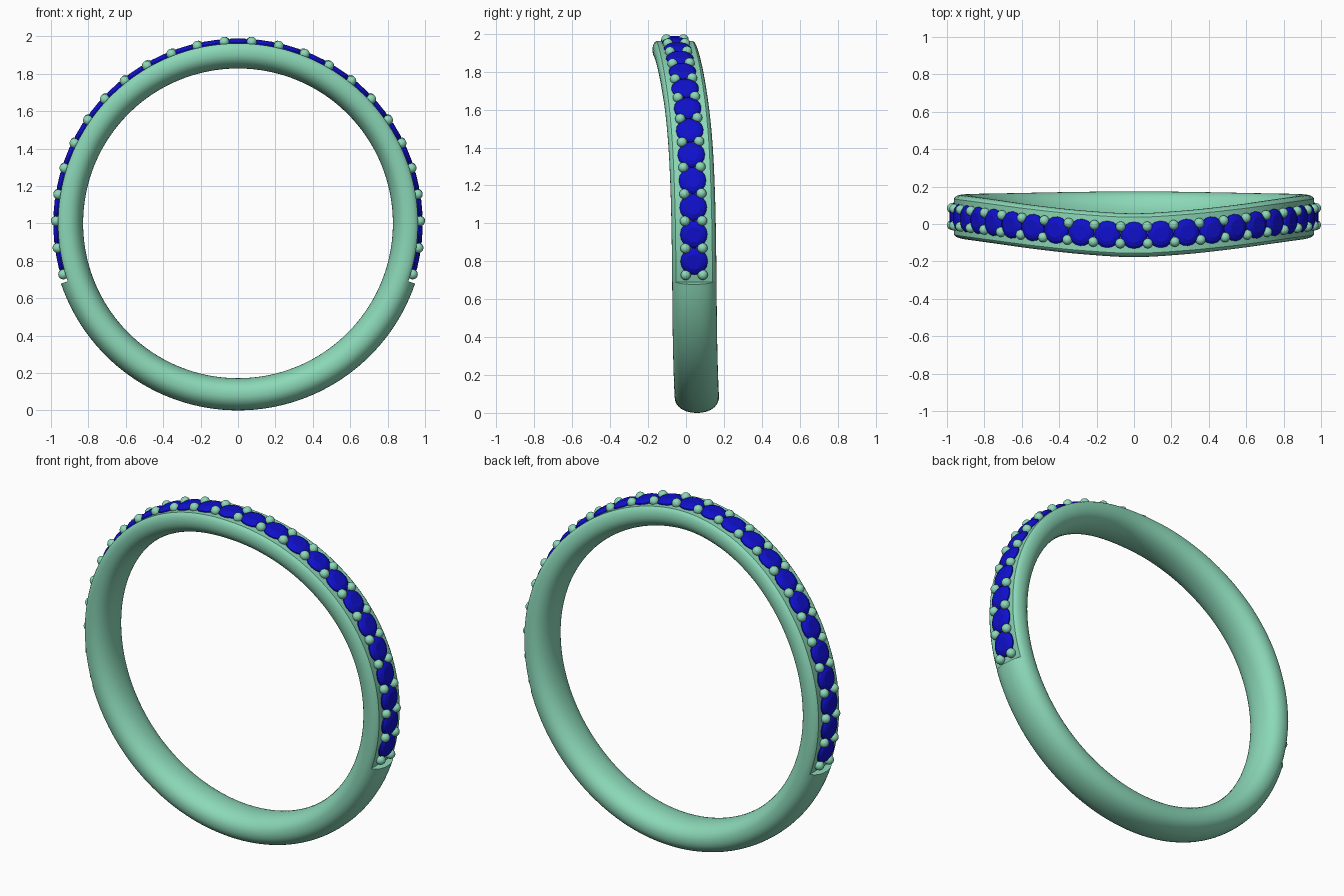
import bpy, bmesh
from math import sin, cos, pi, radians, degrees, copysign
from mathutils import Matrix, Vector

if "Cube" in bpy.data.objects:
    bpy.data.objects.remove(bpy.data.objects["Cube"])

CZ = 1.0                    # height of the ring axis
STEP, COUNT = 8.5, 12       # stone spacing in degrees, stones either side of the top
END = 108.8                 # angle where the stone seat stops
SEAT = 0.962                # radius of the flat stone seat
KEYS = [(-17, -.045), (0, -.060), (17, -.045), (34, -.019), (52, .010), (68, .028),
        (90, .040), (130, .047), (180, .057), (230, .047)]


def wave_y(t):
    """Sideways bend of the band at t degrees from the top (smooth through KEYS)."""
    t = abs(t)
    for i in range(1, len(KEYS) - 2):
        (a0, p0), (a1, p1), (a2, p2), (a3, p3) = KEYS[i - 1:i + 3]
        if t <= a2:
            h = a2 - a1
            m1, m2 = (p2 - p0) / (a2 - a0) * h, (p3 - p1) / (a3 - a1) * h
            u = (t - a1) / h
            return ((2*u**3 - 3*u**2 + 1) * p1 + (u**3 - 2*u**2 + u) * m1
                    + (3*u**2 - 2*u**3) * p2 + (u**3 - u**2) * m2)
    return KEYS[-2][1]


def point(t, r, off=0.0):
    a = radians(t)
    return Vector((r * sin(a), wave_y(t) + off, CZ + r * cos(a)))


def frame(t, r):
    """Matrix with z pointing outward, x along the band, y across it."""
    n = Vector((sin(radians(t)), 0, cos(radians(t))))
    tan = point(t + .5, r) - point(t - .5, r)
    tan = (tan - n * tan.dot(n)).normalized()
    m = Matrix((tan, n.cross(tan), n)).transposed().to_4x4()
    m.translation = point(t, r)
    return m


def material(name, col):
    m = bpy.data.materials.new(name)
    m.diffuse_color = col
    m.use_nodes = True
    m.node_tree.nodes["Principled BSDF"].inputs["Base Color"].default_value = m.diffuse_color
    return m


def finish(bm, name, mat, angle):
    bmesh.ops.recalc_face_normals(bm, faces=bm.faces)
    me = bpy.data.meshes.new(name)
    bm.to_mesh(me)
    bm.free()
    ob = bpy.data.objects.new(name, me)
    bpy.context.collection.objects.link(ob)
    me.materials.append(mat)
    bpy.ops.object.select_all(action='DESELECT')
    ob.select_set(True)
    bpy.context.view_layer.objects.active = ob
    bpy.ops.object.shade_smooth_by_angle(angle=radians(angle))
    return ob


metal = material("metal", (0.26, 0.69, 0.48, 1))
blue = material("blue_gem", (0.005, 0.005, 0.62, 1))

# Band: oval section swept round, flattened where the stones sit
bm = bmesh.new()
N = 40
stations = [(END * i / 72, True) for i in range(-72, 73)]
stations += [(END + (360 - 2 * END) * i / 60, False) for i in range(61)]
rings = []
for t, seat in stations:
    tt = t if t <= 180 else t - 360
    ring = []
    for k in range(N):
        a = 2 * pi * k / N
        c, s = cos(a), sin(a)
        w = .117 * copysign(abs(c) ** .92, c)
        r = .914 + .086 * copysign(abs(s) ** .92, s)
        if seat:
            r = min(r, SEAT)
        ring.append(bm.verts.new(point(tt, r, w)))
    rings.append(ring)
for i, ra in enumerate(rings):
    rb = rings[(i + 1) % len(rings)]
    for k in range(N):
        j = (k + 1) % N
        bm.faces.new((ra[k], ra[j], rb[j], rb[k]))
bmesh.ops.remove_doubles(bm, verts=bm.verts, dist=1e-5)
finish(bm, "band", metal, 35)

# Stones: faceted round cuts, 25 across the top
bm = bmesh.new()
for i in range(-COUNT, COUNT + 1):
    m = frame(i * STEP, SEAT)
    loops = []
    for rad, h, turn in ((.02, -.05, 0), (.072, -.002, 0), (.072, .006, 0),
                         (.060, .017, .5), (.040, .025, 0)):
        loops.append([bm.verts.new(m @ Vector((rad * cos(2*pi*(k + turn)/16),
                                               rad * sin(2*pi*(k + turn)/16), h)))
                      for k in range(16)])
    for n, (la, lb) in enumerate(zip(loops, loops[1:])):
        for k in range(16):
            j = (k + 1) % 16
            if n == 2:        # crown facets as triangles
                bm.faces.new((la[k], la[j], lb[k]))
                bm.faces.new((la[j], lb[j], lb[k]))
            elif n == 3:
                bm.faces.new((la[k], la[j], lb[j]))
                bm.faces.new((la[k], lb[j], lb[k]))
            else:
                bm.faces.new((la[k], la[j], lb[j], lb[k]))
    bm.faces.new(loops[0])
    bm.faces.new(loops[-1])
finish(bm, "stones", blue, 10)

# Bead prongs: a pair in every gap and at both ends
bm = bmesh.new()
for i in range(-COUNT - 1, COUNT + 1):
    for side in (-1, 1):
        m = frame((i + .5) * STEP, .973) @ Matrix.Translation((0, side * .045, 0))
        bmesh.ops.create_uvsphere(bm, u_segments=16, v_segments=10, radius=.027, matrix=m)
finish(bm, "bead_prongs", metal, 60)
